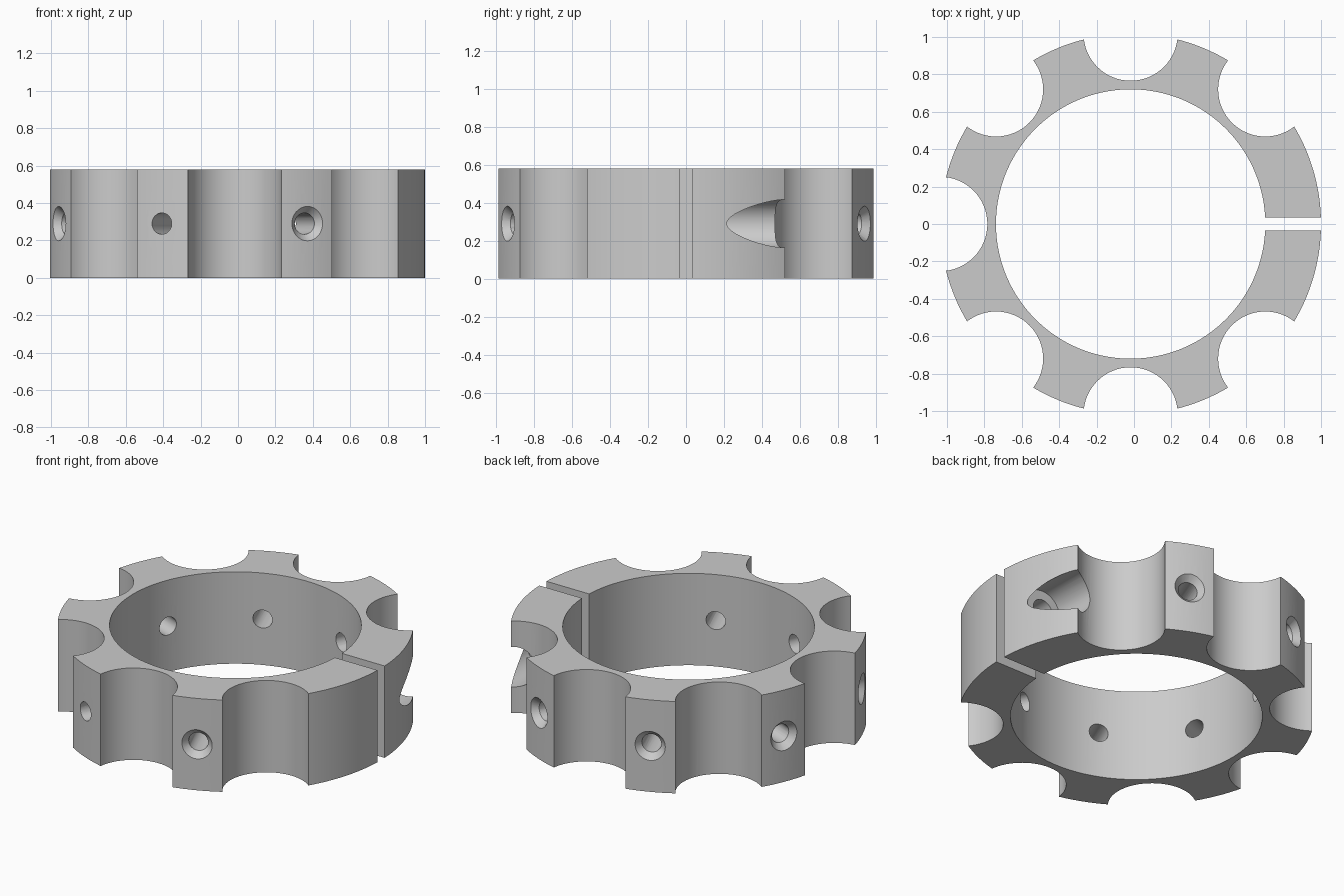
import bpy
import math
from mathutils import Vector

if "Cube" in bpy.data.objects:
    bpy.data.objects.remove(bpy.data.objects["Cube"])

# Main dimensions
CX = -0.018            # ring axis sits left of centre because the slot trims the right edge
R_OUT, R_IN, H = 1.018, 0.72, 0.58
R_SCALLOP = 0.252
MID = H / 2


def rod(name, start, end, r1, r2=None, sides=48):
    """Cylinder or cone running from start to end."""
    start, end = Vector(start), Vector(end)
    axis = end - start
    bpy.ops.mesh.primitive_cone_add(
        vertices=sides, radius1=r1, radius2=r1 if r2 is None else r2,
        depth=axis.length, location=(start + end) / 2,
        rotation=axis.to_track_quat('Z', 'Y').to_euler())
    ob = bpy.context.object
    ob.name = name
    return ob


def cut(target, cutter):
    """Subtract cutter from target, then delete the cutter."""
    cutter.hide_render = True
    mod = target.modifiers.new("cut", 'BOOLEAN')
    mod.operation = 'DIFFERENCE'
    mod.solver = 'EXACT'
    mod.object = cutter
    bpy.context.view_layer.objects.active = target
    bpy.ops.object.modifier_apply(modifier=mod.name)
    bpy.data.objects.remove(cutter, do_unlink=True)


def polar(radius, degrees, z):
    a = math.radians(degrees)
    return (CX + radius * math.cos(a), radius * math.sin(a), z)


# Ring body
ring = rod("clamp_ring", (CX, 0, 0), (CX, 0, H), R_OUT, sides=160)
cut(ring, rod("bore", (CX, 0, -0.1), (CX, 0, H + 0.1), R_IN, sides=160))

# Seven scallops around the rim, leaving the slot side solid
for k in range(1, 8):
    cut(ring, rod("scallop", polar(R_OUT, 45 * k, -0.1),
                  polar(R_OUT, 45 * k, H + 0.1), R_SCALLOP, sides=64))

# Six countersunk radial holes in the lugs between scallops
for k in range(1, 7):
    a = 22.5 + 45 * k
    cut(ring, rod("radial_hole", polar(0.6, a, MID), polar(1.1, a, MID), 0.057, sides=32))
    cut(ring, rod("countersink", polar(0.975, a, MID), polar(1.035, a, MID),
                  0.055, 0.107, sides=32))

# Clamp screw: head pocket from the back scallop, clearance hole, blind hole past the slot
SX = 0.85
cut(ring, rod("head_pocket", (SX, 0.20, MID), (SX, 0.75, MID), 0.127))
cut(ring, rod("screw_hole", (SX, -0.30, MID), (SX, 0.25, MID), 0.07, sides=32))

# Clamping slot
bpy.ops.mesh.primitive_cube_add(size=1, location=(0.9, 0, MID))
slot = bpy.context.object
slot.scale = (0.8, 0.07, 1.0)
cut(ring, slot)

# Single grey finish
grey = bpy.data.materials.new("light_grey")
grey.diffuse_color = (0.6, 0.6, 0.6, 1)
grey.use_nodes = True
grey.node_tree.nodes["Principled BSDF"].inputs["Base Color"].default_value = grey.diffuse_color
ring.data.materials.clear()
ring.data.materials.append(grey)
for p in ring.data.polygons:
    p.material_index = 0

bpy.ops.object.select_all(action='DESELECT')
ring.select_set(True)
bpy.context.view_layer.objects.active = ring
bpy.ops.object.shade_smooth_by_angle(angle=math.radians(30))
